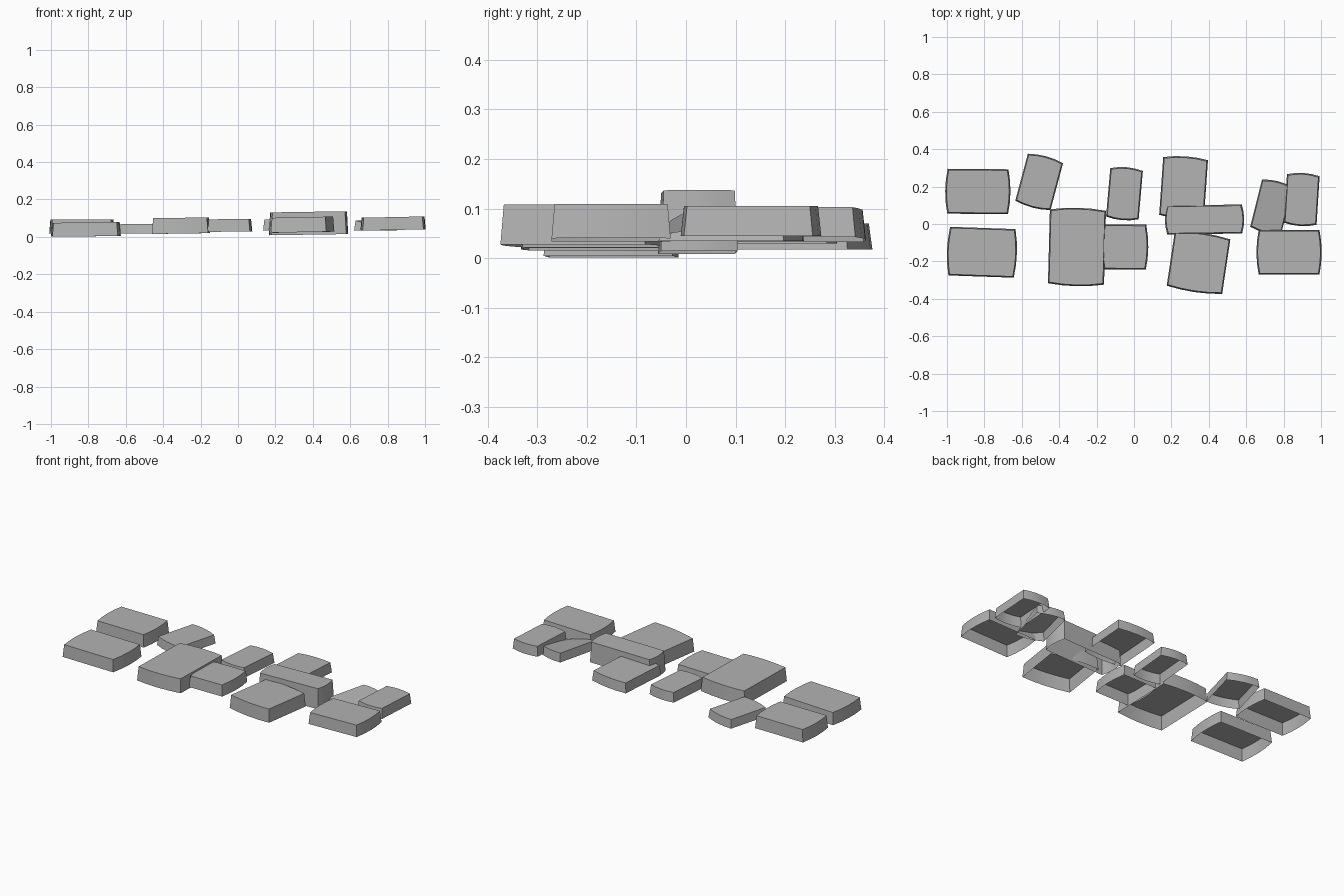
import bpy
import bmesh
from math import radians
from mathutils import Matrix, Vector

default_cube = bpy.data.objects.get("Cube")
if default_cube:
    bpy.data.objects.remove(default_cube, do_unlink=True)

# Single stone colour
stone = bpy.data.materials.new("grey_stone")
stone.use_nodes = True
stone_colour = (0.45, 0.45, 0.45, 1.0)
stone.diffuse_color = stone_colour
stone.node_tree.nodes["Principled BSDF"].inputs["Base Color"].default_value = stone_colour

BOW = 0.012      # outward curve of the two rounded ends
TAPER = 0.006    # how much the top edge is drawn in
STEPS = 4        # segments along each rounded end


def outline(width, depth, rounded_axis):
    """Rectangle whose two opposite ends bulge gently, centred on the origin."""
    along, across = (width, depth) if rounded_axis == "x" else (depth, width)
    half = []
    for i in range(STEPS + 1):
        t = 2 * i / STEPS - 1
        half.append(Vector((along / 2 + BOW * (1 - t * t), t * across / 2, 0)))
    points = half + [-p for p in half]
    if rounded_axis == "y":
        points = [Vector((-p.y, p.x, 0)) for p in points]
    return points


def add_slab(name, centre, size, angle, bottom, top, rounded_axis, roll=0.0, sunk_corner=0.0):
    """Open-bottomed slab with slightly leaning walls; roll is the rise along x."""
    width, depth = size
    turn = Matrix.Rotation(radians(angle), 3, "Z")
    bm = bmesh.new()
    lower, upper = [], []
    for p in outline(width, depth, rounded_axis):
        tilt = Vector((0, 0, roll * p.x))
        lower.append(bm.verts.new(turn @ p + tilt + Vector((0, 0, bottom))))
        inset = Vector((p.x * (1 - 2 * TAPER / width), p.y * (1 - 2 * TAPER / depth), top))
        # Let the front corner on the +x side sink
        if sunk_corner and p.y < 0:
            inset.z -= sunk_corner * max(0, p.x / width + 0.5)
        upper.append(bm.verts.new(turn @ inset + tilt))
    bm.faces.new(upper)
    count = len(lower)
    for i in range(count):
        j = (i + 1) % count
        bm.faces.new((lower[i], lower[j], upper[j], upper[i]))
    mesh = bpy.data.meshes.new(name)
    bm.to_mesh(mesh)
    bm.free()
    mesh.materials.append(stone)
    slab = bpy.data.objects.new(name, mesh)
    slab.location = (centre[0], centre[1], 0)
    bpy.context.collection.objects.link(slab)
    bpy.ops.object.select_all(action="DESELECT")
    slab.select_set(True)
    bpy.context.view_layer.objects.active = slab
    bpy.ops.object.shade_smooth_by_angle(angle=radians(30))
    return slab


# Right-hand pair and its loose neighbour
add_slab("right_back_slab", (-0.835, 0.174), (0.325, 0.24), -0.5, 0.018, 0.093, "x")
add_slab("right_front_slab", (-0.813, -0.151), (0.35, 0.26), -2, 0.003, 0.077, "x", roll=0.01)
add_slab("right_tilted_slab", (-0.507, 0.225), (0.195, 0.26), -15, 0.018, 0.070, "y")

# Middle cluster
add_slab("large_middle_slab", (-0.305, -0.123), (0.30, 0.395), -1.5, 0.018, 0.102, "y", roll=0.015)
add_slab("middle_back_slab", (-0.051, 0.162), (0.175, 0.26), -5, 0.03, 0.088, "y")
add_slab("middle_front_slab", (-0.048, -0.123), (0.225, 0.24), -0.5, 0.028, 0.095, "x", roll=0.01)

# Stacked cluster
add_slab("stack_back_slab", (0.265, 0.195), (0.24, 0.31), -4, 0.038, 0.098, "y", roll=0.04)
add_slab("stack_thick_slab", (0.377, 0.024), (0.40, 0.155), 0.8, 0.012, 0.134, "x", roll=0.015)
add_slab("stack_front_slab", (0.345, -0.206), (0.30, 0.295), -8.5, 0.025, 0.105, "y", roll=0.02)

# Left-hand cluster
add_slab("left_sunken_slab", (0.735, 0.091), (0.17, 0.26), -14, 0.035, 0.088, "y", sunk_corner=0.04)
add_slab("left_back_slab", (0.897, 0.131), (0.175, 0.26), -3.6, 0.045, 0.105, "y")
add_slab("left_front_slab", (0.829, -0.151), (0.325, 0.24), 0, 0.037, 0.106, "x", roll=0.02)
